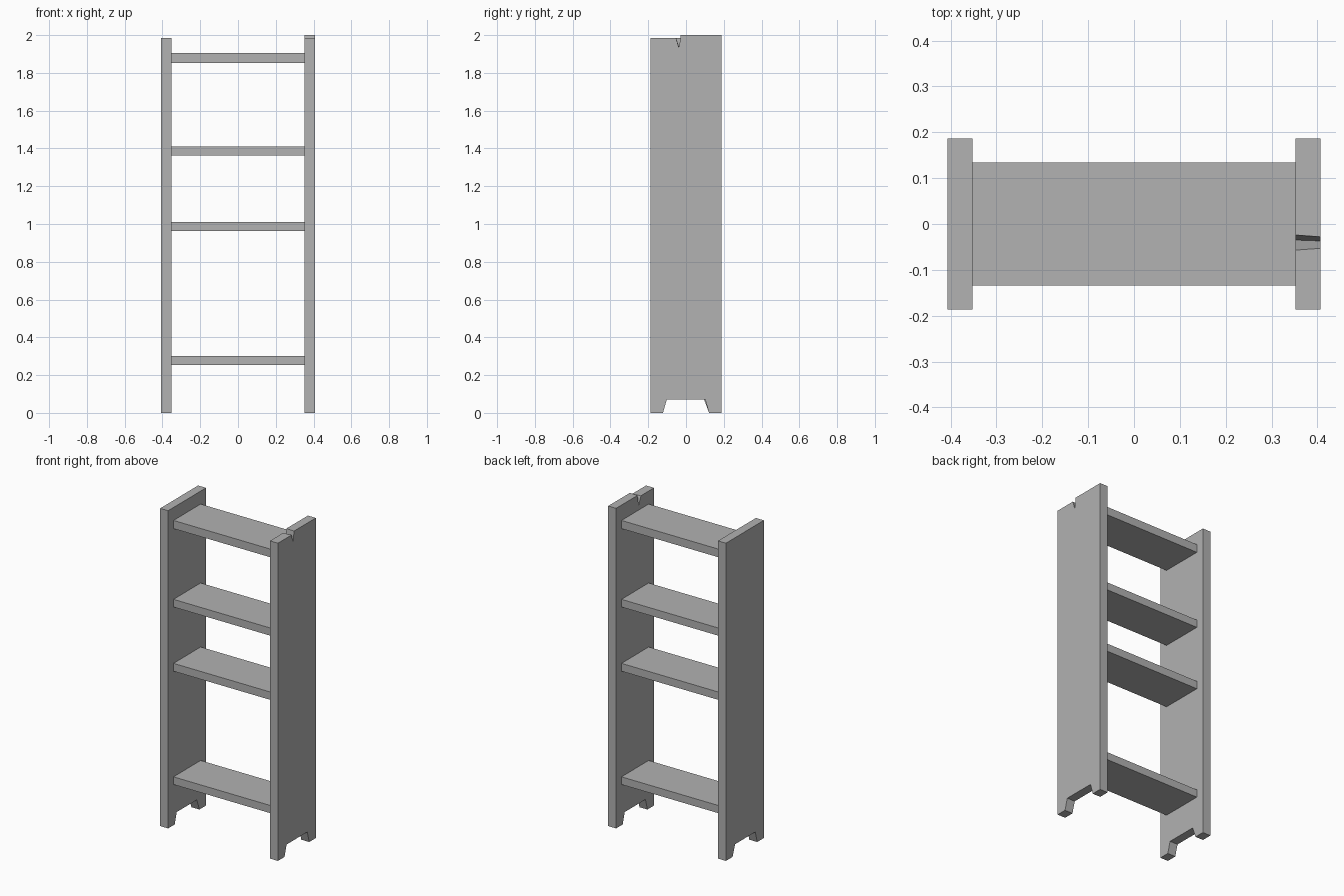
import bpy
import bmesh

if "Cube" in bpy.data.objects:
    bpy.data.objects.remove(bpy.data.objects["Cube"], do_unlink=True)

HALF_WIDTH, INNER, DEPTH = 0.407, 0.352, 0.187

grey = bpy.data.materials.new("plain_grey")
grey.use_nodes = True
colour = (0.445, 0.445, 0.445, 1)
grey.diffuse_color = colour
grey.node_tree.nodes["Principled BSDF"].inputs["Base Color"].default_value = colour


def loft(name, x0, profile0, x1, profile1):
    """Solid between two matching (y, z) outlines at x0 and x1."""
    bm = bmesh.new()
    ends = [[bm.verts.new((x, y, z)) for y, z in outline]
            for x, outline in ((x0, profile0), (x1, profile1))]
    a, b = ends
    bm.faces.new(a)
    bm.faces.new(b)
    for i in range(len(a)):
        j = (i + 1) % len(a)
        bm.faces.new((a[i], a[j], b[j], b[i]))
    bmesh.ops.recalc_face_normals(bm, faces=bm.faces)
    mesh = bpy.data.meshes.new(name)
    bm.to_mesh(mesh)
    bm.free()
    mesh.materials.append(grey)
    obj = bpy.data.objects.new(name, mesh)
    bpy.context.collection.objects.link(obj)
    return obj


def panel_outline(top, back_foot):
    """Upright board with a trapezoid cut between its feet."""
    feet = [(-DEPTH, 0), (-0.122, 0), (-0.102, 0.07),
            (back_foot, 0.07), (0.122, 0), (DEPTH, 0)]
    return feet + top


# Right upright: plain flat top
plain = panel_outline([(DEPTH, 1.985), (-DEPTH, 1.985)], 0.096)
loft("right_upright", -HALF_WIDTH, plain, -INNER, plain)


# Left upright: stepped top with a slightly skewed notch
def notched(front, bottom, back):
    return panel_outline([(DEPTH, 2), (back, 2), (bottom, 1.932),
                          (front, 1.985), (-DEPTH, 1.985)], 0.102)


loft("left_upright", INNER, notched(-0.057, -0.035, -0.024),
     HALF_WIDTH, notched(-0.053, -0.037, -0.028))

# Shelves between the uprights
for label, low, high in (("bottom", 0.254, 0.302), ("lower_middle", 0.962, 1.011),
                         ("upper_middle", 1.363, 1.411), ("top", 1.853, 1.904)):
    outline = [(-0.134, low), (0.134, low), (0.134, high), (-0.134, high)]
    loft(label + "_shelf", -INNER, outline, INNER, outline)
